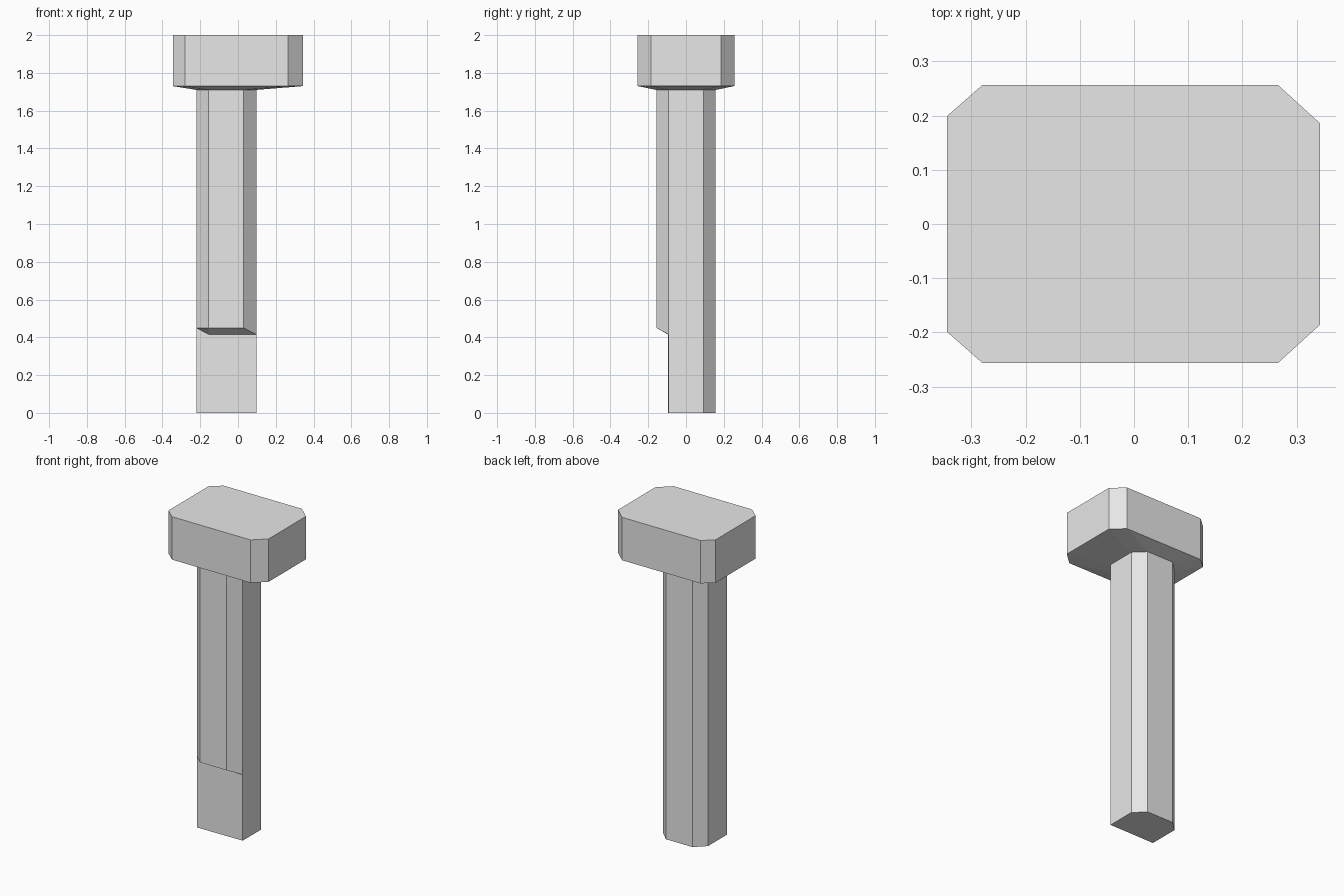
import bpy
import bmesh

cube = bpy.data.objects.get("Cube")
if cube:
    bpy.data.objects.remove(cube, do_unlink=True)

grey = bpy.data.materials.new("plain_grey")
grey.use_nodes = True
colour = (0.8, 0.8, 0.8, 1)
grey.diffuse_color = colour
grey.node_tree.nodes["Principled BSDF"].inputs["Base Color"].default_value = colour


def octagon(bm, left, right, depth, z):
    """Chamfered rectangle; left and right are (edge x, chamfer x, chamfer y)."""
    (lx, lc, ly), (rx, rc, ry) = left, right
    front = [(lx, -ly), (lc, -depth), (rc, -depth), (rx, -ry)]
    outline = front + [(x, -y) for x, y in reversed(front)]
    return [bm.verts.new((x, y, z)) for x, y in outline]


def bridge(bm, low, high):
    for i in range(len(low)):
        j = (i + 1) % len(low)
        bm.faces.new((low[i], low[j], high[j], high[i]))


def finish(bm, name):
    bmesh.ops.recalc_face_normals(bm, faces=bm.faces)
    mesh = bpy.data.meshes.new(name)
    bm.to_mesh(mesh)
    bm.free()
    mesh.materials.append(grey)
    bpy.context.collection.objects.link(bpy.data.objects.new(name, mesh))


shaft_left, shaft_right, shaft_depth = (-0.22, -0.155, 0.095), (0.097, 0.03, 0.092), 0.157
head_left, head_right, head_depth = (-0.345, -0.28, 0.199), (0.343, 0.266, 0.186), 0.256
neck, rim, top = 1.71, 1.73, 2.0

# Head: chamfered block whose underside slopes down to the shaft
bm = bmesh.new()
rings = [octagon(bm, shaft_left, shaft_right, shaft_depth, neck),
         octagon(bm, head_left, head_right, head_depth, rim),
         octagon(bm, head_left, head_right, head_depth, top)]
bridge(bm, rings[0], rings[1])
bridge(bm, rings[1], rings[2])
bm.faces.new(rings[2])
finish(bm, "head")

# Shaft: chamfered post with its lower front cut back flat
bm = bmesh.new()
upper = octagon(bm, shaft_left, shaft_right, shaft_depth, neck)
lower = octagon(bm, shaft_left, shaft_right, shaft_depth, 0)
step_high, step_low = 0.45, 0.415
lower[1].co.z = lower[2].co.z = step_high
corner_left = bm.verts.new((lower[0].co.x, lower[0].co.y, step_high))
corner_right = bm.verts.new((lower[3].co.x, lower[3].co.y, step_low))
inner = bm.verts.new((lower[1].co.x, lower[0].co.y, step_low))

# Upper front faces
bm.faces.new((corner_left, lower[1], upper[1], upper[0]))
bm.faces.new((lower[1], lower[2], upper[2], upper[1]))
bm.faces.new((lower[2], corner_right, upper[3], upper[2]))
# Sides and back
bm.faces.new((lower[3], lower[4], upper[4], upper[3], corner_right))
for i in (4, 5, 6):
    bm.faces.new((lower[i], lower[i + 1], upper[i + 1], upper[i]))
bm.faces.new((lower[7], lower[0], corner_left, upper[0], upper[7]))
# Flat lower front, sloped underside of the step, and foot
bm.faces.new((lower[0], lower[3], corner_right, inner, corner_left))
bm.faces.new((inner, corner_right, lower[2], lower[1]))
bm.faces.new((corner_left, inner, lower[1]))
bm.faces.new([lower[0]] + lower[3:])
finish(bm, "shaft")
